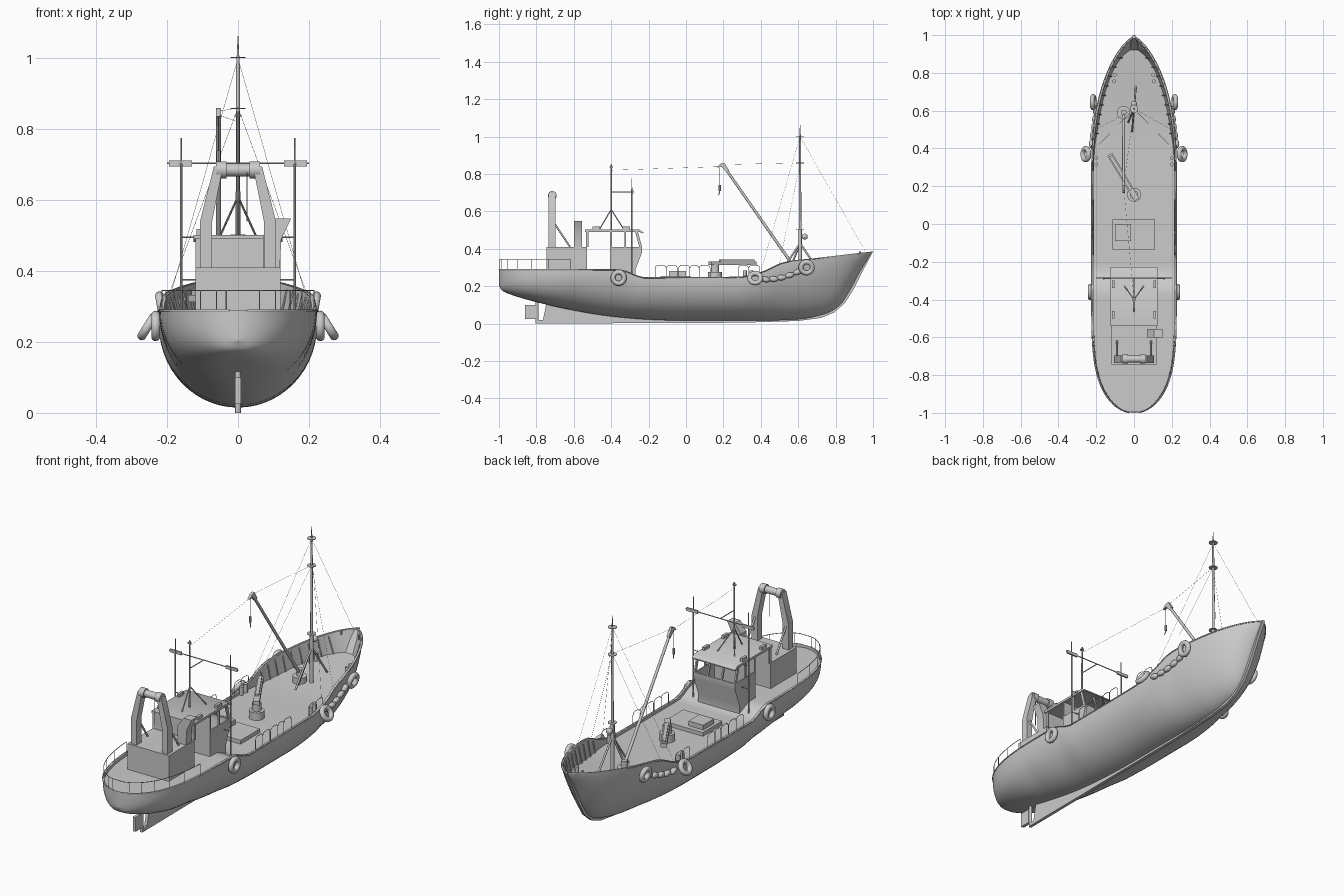
import bpy, bmesh, math
from mathutils import Vector, Matrix

if "Cube" in bpy.data.objects:
    bpy.data.objects.remove(bpy.data.objects["Cube"])

def finish(name, me, angle=35):
    me.shade_smooth()
    me.set_sharp_from_angle(angle=math.radians(angle))
    ob = bpy.data.objects.new(name, me)
    bpy.context.collection.objects.link(ob)
    return ob

def from_bm(name, bm, angle=35):
    bmesh.ops.recalc_face_normals(bm, faces=bm.faces)
    me = bpy.data.meshes.new(name)
    bm.to_mesh(me)
    bm.free()
    return finish(name, me, angle)

def boxes(name, items):
    # each item: x0, x1, y0, y1, z0, z1
    bm = bmesh.new()
    for x0, x1, y0, y1, z0, z1 in items:
        m = Matrix.Translation(((x0+x1)/2, (y0+y1)/2, (z0+z1)/2)) @ Matrix.Diagonal((x1-x0, y1-y0, z1-z0, 1))
        bmesh.ops.create_cube(bm, size=1, matrix=m)
    return from_bm(name, bm)

def rods(name, items, seg=16):
    # each item: start, end, start radius, end radius
    bm = bmesh.new()
    for a, b, r0, r1 in items:
        a, b = Vector(a), Vector(b)
        m = Matrix.Translation((a+b)/2) @ (b-a).to_track_quat('Z', 'Y').to_matrix().to_4x4()
        bmesh.ops.create_cone(bm, cap_ends=True, segments=seg, radius1=r0, radius2=r1, depth=(b-a).length, matrix=m)
    return from_bm(name, bm)

def prism(name, pts, lo, hi, axis='x'):
    bm = bmesh.new()
    f = bm.faces.new([bm.verts.new((lo, a, b) if axis == 'x' else (a, lo, b)) for a, b in pts])
    r = bmesh.ops.extrude_face_region(bm, geom=[f])
    d = Vector((hi-lo, 0, 0) if axis == 'x' else (0, hi-lo, 0))
    bmesh.ops.translate(bm, vec=d, verts=[v for v in r['geom'] if isinstance(v, bmesh.types.BMVert)])
    return from_bm(name, bm)

def tubes(name, paths, r):
    cu = bpy.data.curves.new(name, 'CURVE')
    cu.dimensions, cu.bevel_depth, cu.bevel_resolution, cu.use_fill_caps = '3D', r, 1, True
    for p in paths:
        sp = cu.splines.new('POLY')
        sp.points.add(len(p)-1)
        for q, c in zip(sp.points, p):
            q.co = (*c, 1)
    tmp = bpy.data.objects.new(name + '_path', cu)
    bpy.context.collection.objects.link(tmp)
    dg = bpy.context.evaluated_depsgraph_get()
    me = bpy.data.meshes.new_from_object(tmp.evaluated_get(dg))
    bpy.data.objects.remove(tmp)
    return finish(name, me, 60)

def interp(pts, y):
    # smooth monotone curve through points
    n = len(pts)
    y = min(max(y, pts[0][0]), pts[-1][0])
    d = [(pts[i+1][1]-pts[i][1])/(pts[i+1][0]-pts[i][0]) for i in range(n-1)]
    s = [d[0]] + [0 if a*b <= 0 else 2*a*b/(a+b) for a, b in zip(d, d[1:])] + [d[-1]]
    i = max(k for k in range(n-1) if pts[k][0] <= y)
    h = pts[i+1][0]-pts[i][0]
    t = (y-pts[i][0])/h
    return ((2*t**3-3*t*t+1)*pts[i][1] + (t**3-2*t*t+t)*h*s[i]
            + (3*t*t-2*t**3)*pts[i+1][1] + (t**3-t*t)*h*s[i+1])

SHEER = [(-1, .29), (-.36, .29), (-.22, .247), (.28, .25), (.4, .275), (.53, .33), (.7, .35), (1, .385)]
KEEL = [(-1, .205), (-.985, .178), (-.95, .16), (-.8, .115), (-.6, .07), (-.4, .038), (-.2, .021), (0, .015), (.4, .015),
        (.6, .022), (.75, .053), (.82, .095), (.87, .165), (.93, .275), (.99, .372)]
DECK = [(-1, .275), (-.36, .275), (-.24, .235), (.4, .237), (1, .285)]
zs = lambda y: interp(SHEER, y)
zb = lambda y: interp(KEEL, y)
power = lambda y: 2 - .5*min(1, max(0, (y-.25)/.7)) + 1.0*min(1, max(0, (-.6-y)/.4))

def beam(y):
    if y < -.4:
        return .223*max(0, 1-((-.4-y)/.6)**3.5)**.5
    return .223*max(0, 1-(max(0, y-.3)/.69)**2.3)**.7

def hw(y, z):
    u = min(1, max(0, (z-zb(y))/(zs(y)-zb(y))))
    return beam(y)*(1-(1-u)**power(y))**(1/power(y))

# hull, bulwark and deck lofted through stations
bm, rows = bmesh.new(), []
N, K = 100, 14
for i in range(N+1):
    y = -.005 - .995*math.cos(math.pi*i/N)
    w, p, top, bot = beam(y), power(y), zs(y), zb(y)
    half = []
    for k in range(K+1):
        a = math.pi/2*k/K
        half.append((w*math.sin(a)**(2/p), top-(top-bot)*max(0, math.cos(a))**(2/p)))
    dz = min(top-.004, max(interp(DECK, y), bot+.02))
    half += [(max(0, w-.01), top), (max(0, min(w, hw(y, dz))-.01), dz)]
    ring = [(x, z) for x, z in half] + [(0, dz)] + [(-x, z) for x, z in half[:0:-1]]
    rows.append([bm.verts.new((x, y, z)) for x, z in ring])
M = len(rows[0])
for a, b in zip(rows, rows[1:]):
    for j in range(M):
        bm.faces.new((a[j], a[(j+1) % M], b[(j+1) % M], b[j]))
bmesh.ops.remove_doubles(bm, verts=bm.verts, dist=1e-5)
from_bm('hull', bm, 40)

# rub rail following the sheer
ys = [-.005 - .993*math.cos(math.pi*i/70) for i in range(71)]
tubes('sheer_rail', [[(s*beam(y), y, zs(y)-.002) for y in ys] for s in (-1, 1)], .0035)

# keel, stem, skeg and rudder
ky = [-.745+.05*i for i in range(32)] + [.84, .88, .92, .96, .985]
prism('keel_and_stem', [(-.8, 0), (.3, .005), (.6, .014), (.72, .03), (.79, .058), (.85, .11), (.9, .19), (.94, .272), (1, .385), (.985, .385)]
      + [(y, zb(y)+.012) for y in ky[::-1]] + [(-.765, .02), (-.8, .018)], -.008, .008)
boxes('rudder', [(-.008, .008, -.86, -.802, .025, .1)])
rods('rudder_stock', [((0, -.797, .0), (0, -.797, .13), .008, .008)])

# engine casing and wheelhouse with open windows
boxes('engine_casing', [(-.12, .12, -.745, -.53, .26, .41)])
boxes('wheelhouse_back_wall', [(-.12, .12, -.405, -.395, .25, .495)])
for s in (-1, 1):
    x0, x1 = s*.112, s*.12
    prism('wheelhouse_side', [(-.4, .23), (-.27, .23), (-.27, .29), (-.235, .38), (-.235, .41), (-.4, .41)], x0, x1)
    prism('front_pillar', [(-.25, .41), (-.235, .41), (-.258, .495), (-.273, .495)], x0, x1)
    boxes('side_pillar', [(min(x0, x1), max(x0, x1), -.33, -.32, .41, .495),
                          (min(x0, x1), max(x0, x1), -.53, -.52, .41, .495)])
prism('wheelhouse_front', [(-.28, .23), (-.27, .23), (-.27, .29), (-.235, .38), (-.235, .41), (-.245, .41), (-.245, .38), (-.28, .29)], -.12, .12)
for x in (-.04, .04):
    prism('window_mullion', [(-.245, .41), (-.235, .41), (-.258, .495), (-.268, .495)], x-.004, x+.004)
boxes('aft_screen', [(-.12, .12, -.535, -.527, .41, .495)])
prism('wheelhouse_roof', [(-.54, .49), (-.25, .49), (-.228, .482), (-.228, .488), (-.25, .502), (-.54, .502)], -.125, .125)
boxes('roof_lamps', [(x-.007, x+.007, y-.02, y+.02, .502, .518) for x in (-.11, .11) for y in (-.48, -.32)])

# funnel leaning outboard
prism('funnel', [(.07, .41), (.118, .41), (.122, .49), (.15, .548), (.105, .548), (.07, .5)], -.6, -.555, 'y')

# stern gantry with winch drum
for s in (-1, 1):
    prism('gantry_leg', [(s*x, z) for x, z in [(.107, .41), (.107, .54), (.068, .695), (.042, .695), (.073, .54), (.073, .41)]],
          -.735, -.697, 'y')
rods('gantry_drum', [((-.035, -.715, .685), (.035, -.715, .685), .018, .018)]
     + [((s*.033, -.715, .685), (s*.062, -.715, .685), .024, .024) for s in (-1, 1)], 24)
rods('gantry_braces', [((s*.09, -.7, .53), (s*.09, -.62, .41), .005, .005) for s in (-1, 1)])
rods('gantry_hook_line', [((.025, -.73, .68), (.025, -.73, .54), .002, .002)], 6)

# wheelhouse mast on a tripod
rods('signal_mast', [((0, -.4, .5), (0, -.4, .85), .005, .004)]
     + [((x, y, .5), (0, -.4, .61), .003, .003) for x, y in ((.05, -.33), (-.05, -.33), (0, -.465))]
     + [((0, -.4, .835), (0, -.4, .84), .01, .01)], 10)

# antenna poles and crossbar
rods('antenna_poles', [((s*.16, -.29, .24), (s*.16, -.29, .7), .004, .004) for s in (-1, 1)]
     + [((s*.16, -.29, .7), (s*.16, -.29, .775), .003, .002) for s in (-1, 1)]
     + [((s*.11, -.29, z), (s*.16, -.29, z), .002, .002) for s in (-1, 1) for z in (.375, .495)]
     + [((-.2, -.285, .704), (.2, -.285, .704), .0025, .0025), ((0, -.4, .704), (0, -.285, .704), .0025, .0025)], 10)
boxes('crossbar_lamps', [(c-.033, c+.033, -.288, -.28, .695, .711) for c in (-.162, .162)])

# fore mast with crosstrees, legs and light
rods('fore_mast', [((0, .61, .24), (0, .61, .5), .01, .009), ((0, .61, .5), (0, .61, 1.0), .007, .005),
                   ((0, .61, 1.0), (0, .61, 1.062), .004, .001)]
     + [((0, .61, z), (0, .61, z+.003), .022, .022) for z in (.5, .857, 1.0)]
     + [((x, y, .25), (0, .61, .43), .005, .005) for x, y in ((-.01, .49), (-.03, .54), (.01, .73))], 14)
bm = bmesh.new()
bmesh.ops.create_uvsphere(bm, u_segments=16, v_segments=10, radius=.016, matrix=Matrix.Translation((0, .635, .465)))
from_bm('mast_light', bm, 60)

# cargo boom, its turntable and hook
rods('cargo_boom', [((-.055, .58, .3), (-.055, .21, .83), .008, .007)])
rods('boom_base', [((-.055, .59, .23), (-.055, .59, .275), .035, .035), ((-.055, .59, .275), (-.055, .59, .31), .015, .015)], 24)
prism('boom_head', [(.23, .82), (.205, .86), (.185, .855), (.165, .835), (.19, .838), (.215, .81)], -.062, -.048)
rods('boom_hook', [((-.055, .18, .84), (-.055, .18, .74), .0008, .0008), ((-.055, .18, .74), (-.055, .18, .71), .006, .006),
                   ((-.055, .18, .71), (-.05, .175, .685), .003, .002)], 8)

# folded deck crane
rods('crane_base', [((0, .155, .23), (0, .155, .275), .037, .037), ((0, .155, .275), (0, .155, .315), .022, .022)], 24)
arm = boxes('crane_arm', [(-.015, .015, -.03, .25, -.012, .008)])
arm.location, arm.rotation_euler = (0, .155, .325), (0, 0, math.radians(31))
tip = boxes('crane_jib', [(-.009, .009, .03, .24, .008, .018)])
tip.location, tip.rotation_euler = arm.location, arm.rotation_euler

# cargo hatch
boxes('cargo_hatch', [(-.115, .11, -.135, .025, .23, .255), (-.1, -.015, -.09, .0, .255, .28)])

# bollards
rods('bollards', [((s*x, y, .262), (s*x, y, .3), .01, .01) for s in (-1, 1) for x, y in ((.105, .755), (.1, .79))]
     + [((s*.2, y, .24), (s*.2, y, .285), .01, .01) for s in (-1, 1) for y in (.35, .315)])
rods('bow_fairleads', [((s*.05, .93, .36), (s*.05, .93, .385), .005, .005) for s in (-1, 1)], 10)

# bulwark ribs inside the bow
ribs = []
for s in (-1, 1):
    for i in range(9):
        y = .48+.05*i
        dz = interp(DECK, y)
        ribs.append(((s*(beam(y)-.012), y, zs(y)-.012), (s*(hw(y, dz)-.016), y, dz), .003, .003))
rods('bulwark_ribs', ribs, 6)

# midship rail hoops with rounded corners
hoops = []
for s in (-1, 1):
    for a, b in ((-.165, -.105), (-.105, -.045), (-.04, .02), (.02, .07), (.07, .13), (.28, .335), (.335, .395)):
        pts = [(a, .24), (a, .295), (a+.004, .306), (a+.014, .312), (b-.014, .312), (b-.004, .306), (b, .295), (b, .24)]
        hoops.append([(s*(beam(y)-.006), y, z) for y, z in pts])
tubes('midship_rails', hoops, .0016)

# stern rail around the counter
path = []
for s in (-1, 1):
    half = [(s*(beam(y)-.005 if beam(y) > .01 else 0), y) for y in [-.995+.375*(i/24)**2 for i in range(25)]]
    path.append(half)
loop = path[0][::-1] + path[1][1:]
rail = [[(x, y, .345) for x, y in loop]]
rail += [[(x, y, .28), (x, y, .345)] for x, y in loop[::4]]
tubes('stern_rail', rail, .0017)

# tyre fenders and the string of small fenders
for s in (-1, 1):
    for x, y, z, a in ((.255, .37, .243, 58), (.216, .645, .3, 100), (.232, -.36, .245, 90)):
        bpy.ops.mesh.primitive_torus_add(major_radius=.03, minor_radius=.013, major_segments=28, minor_segments=10,
                                         location=(s*x, y, z), rotation=(0, s*math.radians(a), 0))
        tyre = bpy.context.object
        tyre.name = 'tyre_fender'
        tyre.data.shade_smooth()
    bm = bmesh.new()
    for i in range(5):
        y, z = .425+.043*i, .236+.0025*i*i
        m = (Matrix.Translation((s*(hw(y, z)+.01), y, z)) @ Matrix.Rotation(math.radians(-12+9*i), 4, 'X')
             @ Matrix.Diagonal((.014, .026, .015, 1)))
        bmesh.ops.create_uvsphere(bm, u_segments=12, v_segments=8, radius=1, matrix=m)
    from_bm('fender_string', bm, 70)

# standing rigging
wires = [[(0, .61, 1.0), (0, .96, .385)], [(0, -.4, .82), (-.055, .2, .84)], [(-.055, .2, .85), (0, .61, .86)]]
for s in (-1, 1):
    wires += [[(0, .61, 1.0), (s*.205, .4, .28)], [(0, .61, .86), (s*.2, .5, .32)]]
tubes('rigging', wires, .0005)
